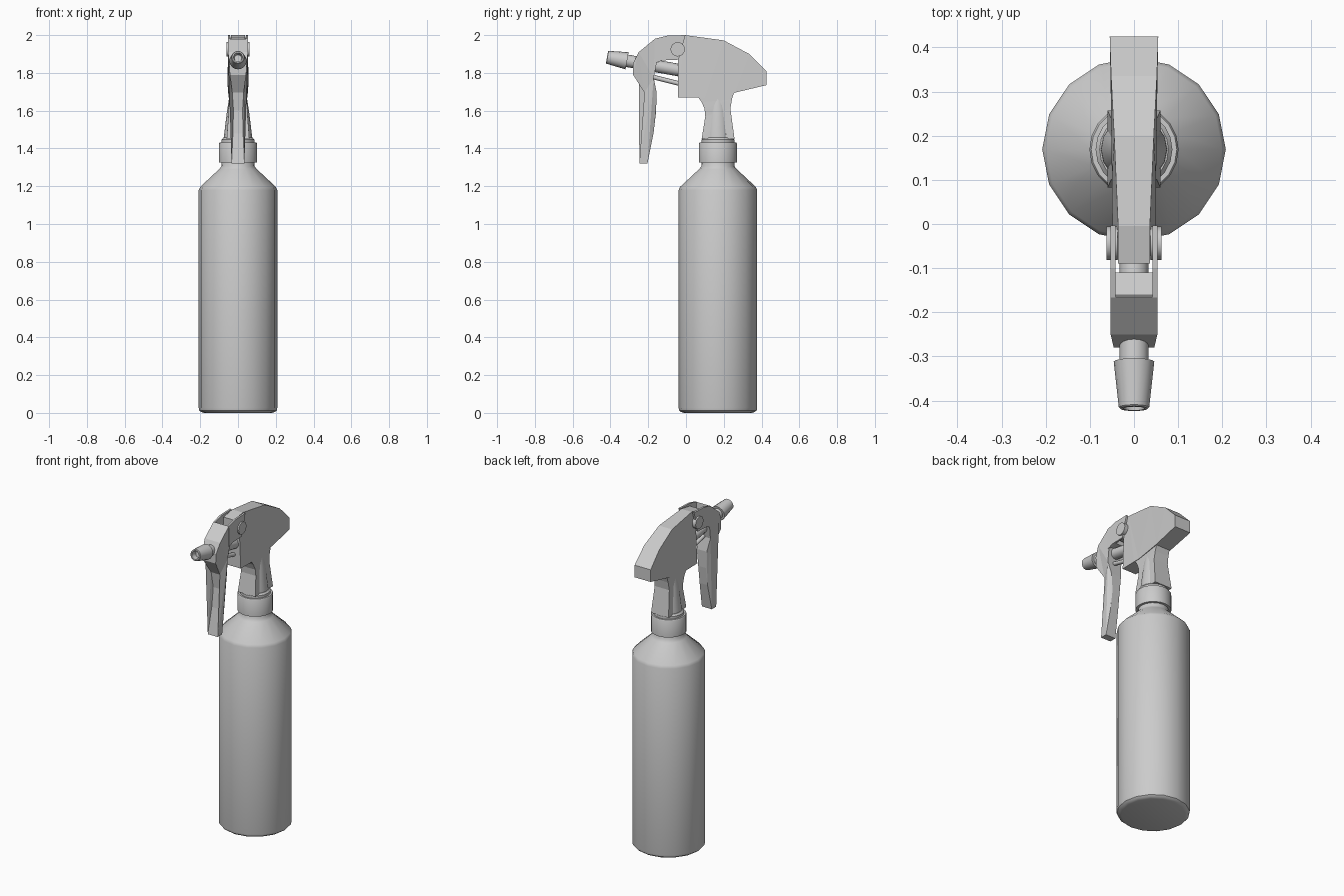
import bpy, bmesh, math
from mathutils import Matrix, Vector

if "Cube" in bpy.data.objects:
    bpy.data.objects.remove(bpy.data.objects["Cube"])


def finish(name, bm, angle=None):
    bmesh.ops.remove_doubles(bm, verts=bm.verts, dist=1e-5)
    bmesh.ops.recalc_face_normals(bm, faces=bm.faces)
    me = bpy.data.meshes.new(name)
    bm.to_mesh(me)
    bm.free()
    ob = bpy.data.objects.new(name, me)
    bpy.context.collection.objects.link(ob)
    if angle:
        bpy.ops.object.select_all(action='DESELECT')
        ob.select_set(True)
        bpy.context.view_layer.objects.active = ob
        bpy.ops.object.shade_smooth_by_angle(angle=math.radians(angle))
    return ob


def lathe(name, profile, origin, axis=(0, 0, 1), sides=16):
    """Spin (radius, height) points about an axis through origin."""
    bm = bmesh.new()
    rot = Vector((0, 0, 1)).rotation_difference(Vector(axis)).to_matrix().to_4x4()
    mat = Matrix.Translation(origin) @ rot
    rings = [[bm.verts.new(mat @ Vector((r * math.cos(2 * math.pi * i / sides),
                                         r * math.sin(2 * math.pi * i / sides), h)))
              for i in range(sides)] for r, h in profile]
    for a, b in zip(rings, rings[1:]):
        for i in range(sides):
            j = (i + 1) % sides
            bm.faces.new((a[i], a[j], b[j], b[i]))
    for ring, (r, h) in ((rings[0], profile[0]), (rings[-1], profile[-1])):
        if r > 0:
            bm.faces.new(ring)
    return finish(name, bm, 35)


def slab(name, profile):
    """Side profile of (y, z, half width) points, made into a solid."""
    bm = bmesh.new()
    right = [bm.verts.new((w, y, z)) for y, z, w in profile]
    left = [bm.verts.new((-w, y, z)) for y, z, w in profile]
    n = len(profile)
    caps = [bm.faces.new(right), bm.faces.new(left[::-1])]
    for i in range(n):
        j = (i + 1) % n
        bm.faces.new((right[i], left[i], left[j], right[j]))
    bmesh.ops.triangulate(bm, faces=caps)
    return finish(name, bm)


def side_plate(name, profile, x0, x1):
    """Flat (y, z) profile between x0 and x1."""
    bm = bmesh.new()
    f = bm.faces.new([bm.verts.new((x0, y, z)) for y, z in profile])
    ext = bmesh.ops.extrude_face_region(bm, geom=[f])
    bmesh.ops.translate(bm, vec=(x1 - x0, 0, 0),
                        verts=[v for v in ext['geom'] if isinstance(v, bmesh.types.BMVert)])
    return finish(name, bm)


CY = 0.169

# bottle with rounded foot and sloping shoulder
lathe("bottle", [(0.18, 0), (0.196, 0.005), (0.205, 0.013), (0.208, 0.027), (0.208, 1.18),
                 (0.2, 1.197), (0.10, 1.29), (0.088, 1.305), (0.086, 1.34)], (0, CY, 0))

# screw cap and the collar above it
lathe("screw_cap", [(0.08, 1.325), (0.101, 1.325), (0.101, 1.425), (0.097, 1.432),
                    (0.08, 1.432)], (0, CY, 0), sides=20)
lathe("collar", [(0.087, 1.42), (0.087, 1.447), (0.078, 1.457)], (0, CY, 0), sides=20)

# sprayer head
slab("sprayer_head", [
    (-0.09, 1.985, .036), (-0.005, 2.0, .036), (0.20, 1.972, .045), (0.335, 1.90, .052),
    (0.425, 1.81, .055), (0.425, 1.735, .055), (0.257, 1.695, .052), (0.10, 1.67, .05),
    (0.06, 1.67, .05), (-0.042, 1.67, .048), (-0.042, 1.87, .040), (-0.09, 1.88, .036)])

# flat flared neck with a round stem inside it
slab("neck_shroud", [
    (0.058, 1.68, .047), (0.257, 1.705, .047), (0.243, 1.66, .048), (0.235, 1.61, .05),
    (0.257, 1.45, .06), (0.083, 1.45, .06), (0.102, 1.57, .051), (0.098, 1.61, .05),
    (0.083, 1.645, .048)])
lathe("neck_stem", [(0.076, 1.44), (0.074, 1.47), (0.058, 1.60), (0.045, 1.68)], (0, CY, 0))

# trigger lever
slab("trigger", [
    (-0.165, 1.98, .053), (-0.25, 1.91, .053), (-0.28, 1.85, .046), (-0.28, 1.79, .043),
    (-0.22, 1.695, .03), (-0.208, 1.6, .024), (-0.218, 1.48, .027), (-0.247, 1.32, .034),
    (-0.204, 1.32, .034), (-0.172, 1.48, .027), (-0.159, 1.59, .024), (-0.155, 1.695, .034),
    (-0.171, 1.775, .048), (-0.155, 1.855, .053)])

# lever web, fork arms and pivots
slab("trigger_web", [(-0.17, 1.93, .043), (-0.11, 1.91, .043),
                     (-0.11, 1.868, .043), (-0.17, 1.86, .043)])
for s, side in ((1, "right"), (-1, "left")):
    side_plate("trigger_arm_" + side,
               [(-0.003, 2.0), (-0.1, 1.997), (-0.166, 1.98), (-0.166, 1.855),
                (-0.155, 1.855), (-0.125, 1.866), (-0.039, 1.87)], s * .042, s * .0535)
    lathe("pivot_" + side, [(0.038, 0), (0.038, 0.025)], (s * .037, -0.044, 1.925),
          (s, 0, 0))

# barrel, nozzle and piston rod
aim = Vector((0, -1, 0.18)).normalized()
lathe("barrel", [(0.033, 0), (0.033, 0.36)], (0, 0.01, 1.806), aim)
lathe("nozzle", [(0.03, 0), (0.046, 0), (0.0345, 0.105), (0.031, 0.108), (0.024, 0.108),
                 (0.019, 0.075)], (0, -0.312, 1.864), aim)
rod = Vector((0, -1, 0.25)).normalized()
lathe("piston_rod", [(0.012, 0), (0.012, 0.18)], (0, -0.01, 1.737), rod, 12)
